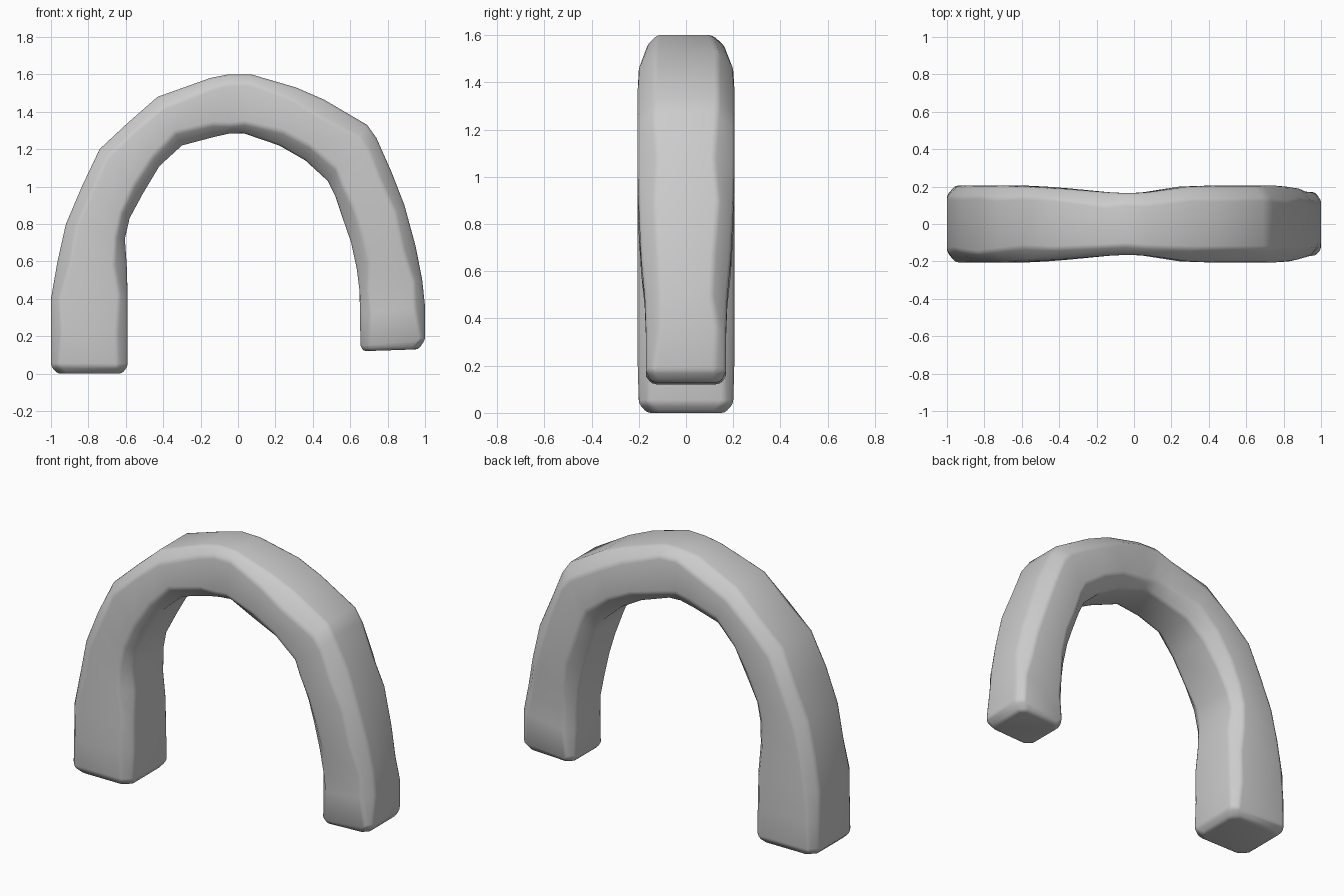
import bpy, bmesh, random
from mathutils import Vector

random.seed(4)

# Stations along the arch: outer x, outer z, inner x, inner z, half depth, edge chamfer
stations = [
    (-1.00, 0.04, -0.59, 0.04, 0.20, 0.045),
    (-1.00, 0.22, -0.59, 0.22, 0.205, 0.05),
    (-1.00, 0.40, -0.59, 0.42, 0.205, 0.055),
    (-0.965, 0.60, -0.595, 0.58, 0.205, 0.06),
    (-0.92, 0.80, -0.605, 0.72, 0.205, 0.06),
    (-0.835, 1.00, -0.58, 0.83, 0.205, 0.06),
    (-0.74, 1.20, -0.51, 0.96, 0.205, 0.065),
    (-0.59, 1.34, -0.42, 1.11, 0.20, 0.065),
    (-0.43, 1.48, -0.30, 1.22, 0.19, 0.065),
    (-0.15, 1.58, -0.13, 1.265, 0.17, 0.06),
    (-0.05, 1.60, -0.04, 1.285, 0.165, 0.055),
    (0.07, 1.60, 0.03, 1.285, 0.168, 0.055),
    (0.31, 1.53, 0.22, 1.22, 0.20, 0.075),
    (0.46, 1.465, 0.36, 1.14, 0.205, 0.08),
    (0.69, 1.33, 0.48, 1.03, 0.205, 0.08),
    (0.74, 1.26, 0.52, 0.95, 0.205, 0.08),
    (0.82, 1.08, 0.56, 0.83, 0.205, 0.075),
    (0.89, 0.90, 0.605, 0.70, 0.20, 0.07),
    (0.95, 0.68, 0.635, 0.56, 0.19, 0.065),
    (0.985, 0.50, 0.65, 0.44, 0.175, 0.055),
    (1.00, 0.36, 0.652, 0.32, 0.17, 0.05),
    (1.00, 0.18, 0.655, 0.15, 0.17, 0.04),
]


def ring(bm, ox, oz, ix, iz, d, c, jitter=0.012):
    """Octagonal stone section between an outer and an inner point."""
    o, i = Vector((ox, 0, oz)), Vector((ix, 0, iz))
    u = (o - i).normalized()
    y = Vector((0, 1, 0))
    points = []
    for base, sign, sides in ((o, -1, (-1, 1)), (i, 1, (1, -1))):
        for s in sides:
            a = c + random.uniform(-jitter, jitter)
            b = c + random.uniform(-jitter, jitter)
            face = base + y * s * (d - a)
            side = base + u * sign * b + y * s * d
            first = (s == sides[0])
            points += [side, face] if first else [face, side]
    return [bm.verts.new(p) for p in points]


bm = bmesh.new()

# Worn foot ends, slightly inset from the first and last sections
rings = [ring(bm, -0.965, 0.0, -0.62, 0.0, 0.165, 0.045, 0)]
rings += [ring(bm, *s) for s in stations]
rings.append(ring(bm, 0.965, 0.13, 0.67, 0.12, 0.145, 0.035, 0))

# Skin between sections and cap both feet
for a, b in zip(rings, rings[1:]):
    for k in range(8):
        n = (k + 1) % 8
        bm.faces.new((a[k], a[n], b[n], b[k]))
bm.faces.new(rings[0])
bm.faces.new(rings[-1])
bmesh.ops.recalc_face_normals(bm, faces=bm.faces)

mesh = bpy.data.meshes.new("stone_arch")
bm.to_mesh(mesh)
bm.free()
arch = bpy.data.objects.new("stone_arch", mesh)
bpy.context.collection.objects.link(arch)

# Soften the worn edges
bevel = arch.modifiers.new("worn_edges", 'BEVEL')
bevel.width = 0.015
bevel.segments = 2
bevel.limit_method = 'ANGLE'
bevel.angle_limit = 0.6

bpy.context.view_layer.objects.active = arch
arch.select_set(True)
bpy.ops.object.shade_smooth_by_angle(angle=0.9)
